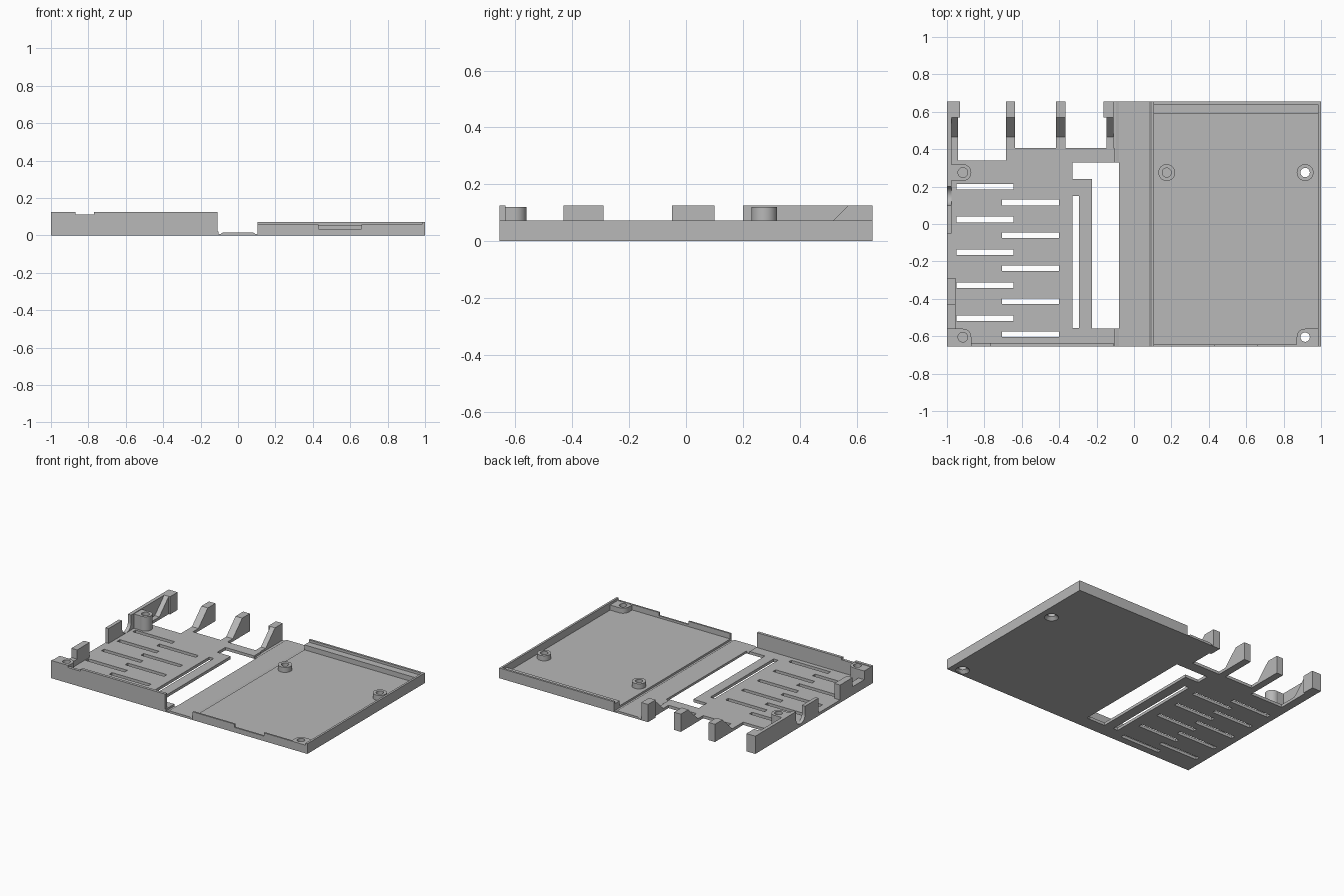
import bpy, bmesh, math
from mathutils import Vector

cube = bpy.data.objects.get("Cube")
if cube:
    bpy.data.objects.remove(cube, do_unlink=True)

mat = bpy.data.materials.new("plain grey")
mat.use_nodes = True
GREY = (0.48, 0.48, 0.48, 1)
mat.diffuse_color = GREY
mat.node_tree.nodes["Principled BSDF"].inputs["Base Color"].default_value = GREY


def prism(name, pts, axis, lo, hi, top_scale=1.0):
    """Extrude a 2D profile along an axis; profile is (y,z), (x,z) or (x,y)."""
    place = {'x': lambda p, d: (d, p[0], p[1]),
             'y': lambda p, d: (p[0], d, p[1]),
             'z': lambda p, d: (p[0], p[1], d)}[axis]
    mid = sum((Vector(p) for p in pts), Vector((0, 0))) / len(pts)
    bm = bmesh.new()
    a = [bm.verts.new(place(p, lo)) for p in pts]
    b = [bm.verts.new(place(mid + (Vector(p) - mid) * top_scale, hi)) for p in pts]
    bm.faces.new(a)
    bm.faces.new(b)
    for i in range(len(pts)):
        j = (i + 1) % len(pts)
        bm.faces.new((a[i], a[j], b[j], b[i]))
    bmesh.ops.recalc_face_normals(bm, faces=bm.faces)
    me = bpy.data.meshes.new(name)
    bm.to_mesh(me)
    bm.free()
    ob = bpy.data.objects.new(name, me)
    bpy.context.scene.collection.objects.link(ob)
    me.materials.append(mat)
    return ob


def box(name, x0, x1, y0, y1, z0, z1):
    return prism(name, [(x0, y0), (x1, y0), (x1, y1), (x0, y1)], 'z', z0, z1)


def arc(cx, cy, r, a0, a1, n):
    return [(cx + r * math.cos(math.radians(a0 + (a1 - a0) * i / n)),
             cy + r * math.sin(math.radians(a0 + (a1 - a0) * i / n))) for i in range(n + 1)]


def cyl(name, x, y, r, z0, z1, r2=None):
    return prism(name, arc(x, y, r, 0, 360, 28)[:-1], 'z', z0, z1, (r2 or r) / r)


def cut(targets, cutters):
    """Subtract every cutter from every target, then discard the cutters."""
    for ob in targets:
        for c in cutters:
            m = ob.modifiers.new("cut", 'BOOLEAN')
            m.operation, m.solver, m.object = 'DIFFERENCE', 'EXACT', c
        bpy.context.view_layer.update()
        dg = bpy.context.evaluated_depsgraph_get()
        me = bpy.data.meshes.new_from_object(ob.evaluated_get(dg))
        ob.modifiers.clear()
        ob.data = me
    for c in cutters:
        bpy.data.objects.remove(c, do_unlink=True)


Y = 0.655      # half depth
FLOOR = 0.02   # floor thickness
H = 0.125      # base wall height
LID = 0.072    # lid wall height

# Base floor and folding strip
base_floor = prism("base_floor", [(-1, -Y), (-.105, -Y), (-.105, .405), (-.635, .405),
                                  (-.635, .34), (-1, .34)], 'z', 0, FLOOR)
hinge = prism("hinge_strip", [(-.11, 0), (.11, 0), (.11, .006), (.095, .006), (.08, .016),
                              (-.08, .016), (-.095, .006), (-.11, .006)], 'y', -Y, Y)
cutters = [box("cutter", -.225, -.079, -.56, .33, -.1, .2),
           box("cutter", -.33, -.20, .24, .33, -.1, .2),
           box("cutter", -.33, -.295, -.555, .15, -.1, .2)]
# Two staggered columns of vent slots
for i in range(5):
    y = .2 - .176 * i
    cutters.append(box("cutter", -.95, -.645, y - .015, y + .015, -.1, .2))
    cutters.append(box("cutter", -.705, -.40, y - .1, y - .07, -.1, .2))
cut([base_floor, hinge], cutters)

# Base front wall with a shallow notch
front_wall = prism("base_front_wall", [(-1, 0), (-.11, 0), (-.11, H), (-.77, H), (-.77, .11),
                                       (-.87, .11), (-.87, H), (-1, H)], 'y', -Y, -.635)

# Base side wall, with a round cable notch
prism("base_side_wall", [(-.05, 0), (Y, 0), (Y, H), (.20, H)] +
      arc(.15, .07, .05, 0, -180, 14) + [(.10, H), (-.05, H)], 'x', -1, -.975)
# Stepped port block
prism("port_block", [(-.57, 0), (-.29, 0), (-.29, H), (-.43, H), (-.43, .06), (-.57, .06)],
      'x', -1, -.955)

# Screw posts of the base
corner = prism("base_front_post", [(-1, -Y), (-.87, -Y)] + arc(-.915, -.605, .045, 0, 90, 8) +
               [(-1, -.56)], 'z', .01, H - .004)
post = cyl("base_back_post", -.915, .275, .045, .01, H - .004)
web = box("base_back_post_web", -.99, -.915, .232, .318, .01, H - .004)
cut([corner, post, web], [cyl("cutter", -.915, -.605, .026, .03, .3),
                          cyl("cutter", -.915, .275, .026, .03, .3)])

# Back prongs with sloped fronts
prong = [(.33, 0), (Y, 0), (Y, H), (.57, H), (.465, FLOOR), (.33, FLOOR)]
for name, x0, x1 in (("outer_prong", -.976, -.94), ("middle_prong_a", -.685, -.635),
                     ("middle_prong_b", -.418, -.366), ("inner_prong", -.147, -.11)):
    prism(name, prong, 'x', x0, x1)
box("outer_prong_lip", -.976, -.93, .57, Y, 0, H)
box("inner_prong_lip", -.162, -.11, .57, Y, 0, H)

# Lid tray
lid_floor = box("lid_floor", .105, 1, -Y, Y, 0, FLOOR)
box("lid_side_wall", .985, 1, -Y, Y, 0, LID)
box("lid_back_wall", .105, 1, .64, Y, 0, LID)
box("lid_back_ledge", .105, .99, .59, .645, 0, .055)
prism("lid_front_wall", [(.105, 0), (1, 0), (1, .058), (.66, .058), (.66, .035),
                         (.43, .035), (.43, .058), (.105, .058)], 'y', -Y, -.643)

# Lid posts with countersunk screw holes, and one blind locating post
lid_corner = prism("lid_front_post", [(.87, -.65), (.99, -.65), (.99, -.56)] +
                   arc(.915, -.605, .045, 90, 180, 8), 'z', 0, .056)
lid_post = cyl("lid_back_post", .915, .275, .045, 0, .056)
holes = []
for y in (-.605, .275):
    holes += [cyl("cutter", .915, y, .025, -.1, .2),
              cyl("cutter", .915, y, .047, -.002, .024, .02)]
cut([lid_floor, lid_corner, lid_post], holes)
blind_post = cyl("lid_blind_post", .175, .275, .045, .01, .056)
cut([blind_post], [cyl("cutter", .175, .275, .024, .025, .2)])

# Smooth the round surfaces while keeping edges crisp
for ob in bpy.context.scene.objects:
    ob.select_set(ob.type == 'MESH')
bpy.context.view_layer.objects.active = lid_floor
bpy.ops.object.shade_smooth_by_angle(angle=math.radians(30))
